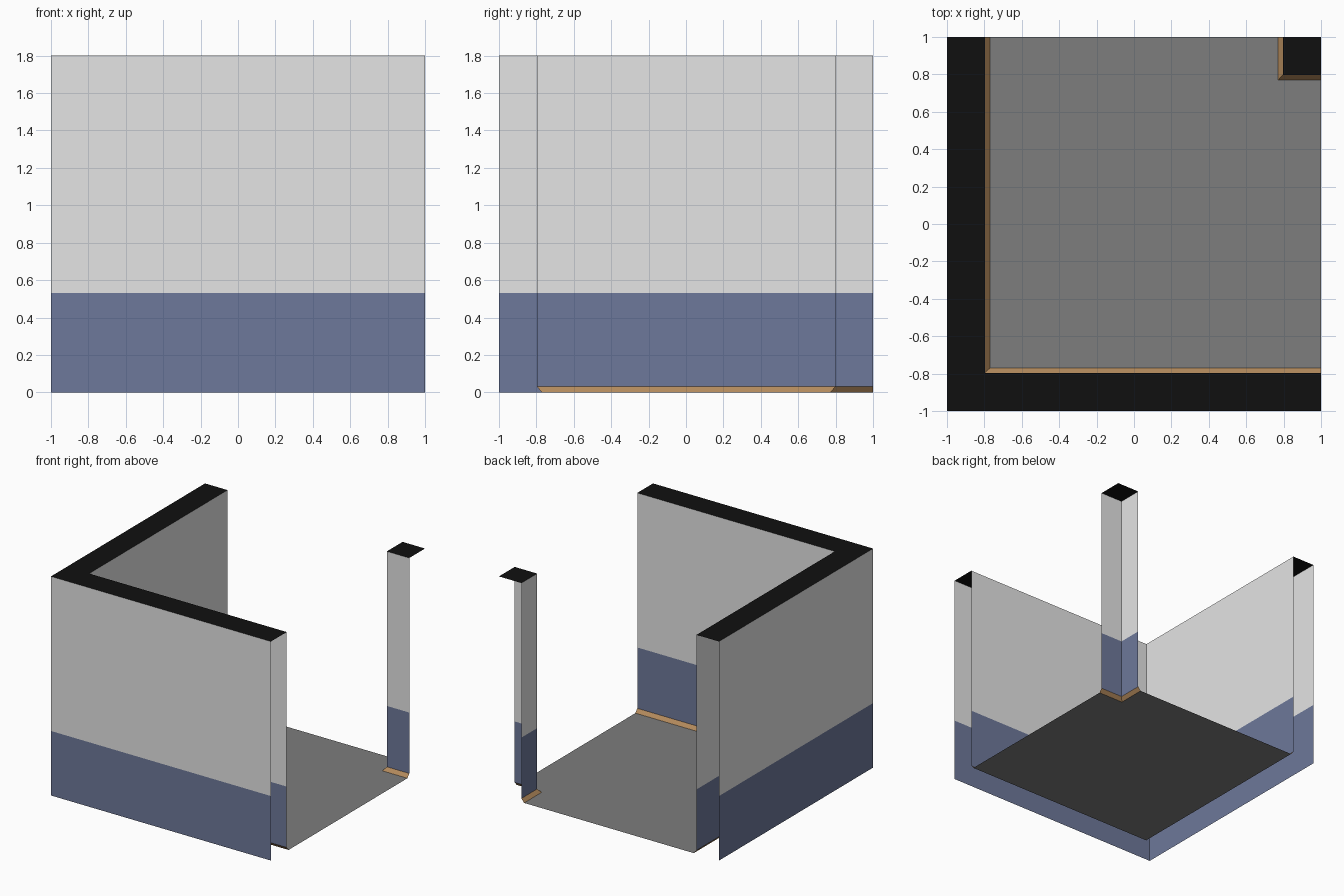
import bpy

if "Cube" in bpy.data.objects:
    bpy.data.objects.remove(bpy.data.objects["Cube"])

H, BAND = 1.8, 0.53          # wall height, top of the painted band
C, F, T = 0.796, 0.771, 0.03  # wall line, floor line, skirting height


def material(name, rgb):
    m = bpy.data.materials.new(name)
    m.diffuse_color = (*rgb, 1)
    m.use_nodes = True
    m.node_tree.nodes["Principled BSDF"].inputs["Base Color"].default_value = m.diffuse_color
    return m


white = material("wall grey white", (0.78, 0.78, 0.78))
blue = material("wall blue", (0.155, 0.19, 0.325))
wood = material("skirting wood", (0.46, 0.26, 0.11))
grey = material("floor grey", (0.205, 0.205, 0.205))
black = material("cut top black", (0.005, 0.005, 0.005))


def make(name, verts, faces, mats, slots=None):
    me = bpy.data.meshes.new(name)
    me.from_pydata(verts, [], faces)
    for m in mats:
        me.materials.append(m)
    for i, p in enumerate(me.polygons):
        p.material_index = slots[i] if slots else 0
    ob = bpy.data.objects.new(name, me)
    bpy.context.collection.objects.link(ob)
    return ob


def ribbon(name, path, levels, mats):
    """Open sheet along a three-point path; one material per height band."""
    verts = [(x, y, z) for d, z in levels for x, y in path(d)]
    faces, slots = [], []
    for k in range(len(levels) - 1):
        for i in range(2):
            a = k * 3 + i
            faces.append((a, a + 1, a + 4, a + 3))
            slots.append(k)
    return make(name, verts, faces, mats, slots)


def outer(d):
    return [(-d, 1), (-d, -d), (1, -d)]


def inner(d):
    return [(1, -d), (-d, -d), (-d, 1)]


def pillar(d):
    return [(d, 1), (d, d), (1, d)]


def flat(name, pts, z, faces, mat):
    return make(name, [(x, y, z) for x, y in pts], faces, [mat])


# Wall sheets, open at the ends and underneath
ribbon("outer_wall", outer, [(1, 0), (1, BAND), (1, H)], [blue, white])
ribbon("inner_wall", inner, [(C, T), (C, BAND), (C, H)], [blue, white])
ribbon("corner_pillar", pillar, [(C, T), (C, BAND), (C, H)], [blue, white])

# Sloping skirting boards
ribbon("wall_skirting", inner, [(F, 0), (C, T)], [wood])
ribbon("pillar_skirting", pillar, [(F, 0), (C, T)], [wood])

# Black tops of the cut walls
flat("wall_top", outer(1) + inner(C), H, [(0, 1, 4, 5), (1, 2, 3, 4)], black)
flat("pillar_top", [(C, C), (1, C), (1, 1), (C, 1)], H, [(0, 1, 2, 3)], black)

# Floor with a notch for the pillar
flat("floor", [(-F, -F), (1, -F), (1, F), (F, F), (F, 1), (-F, 1)], 0,
     [(0, 1, 2, 3), (0, 3, 4, 5)], grey)
